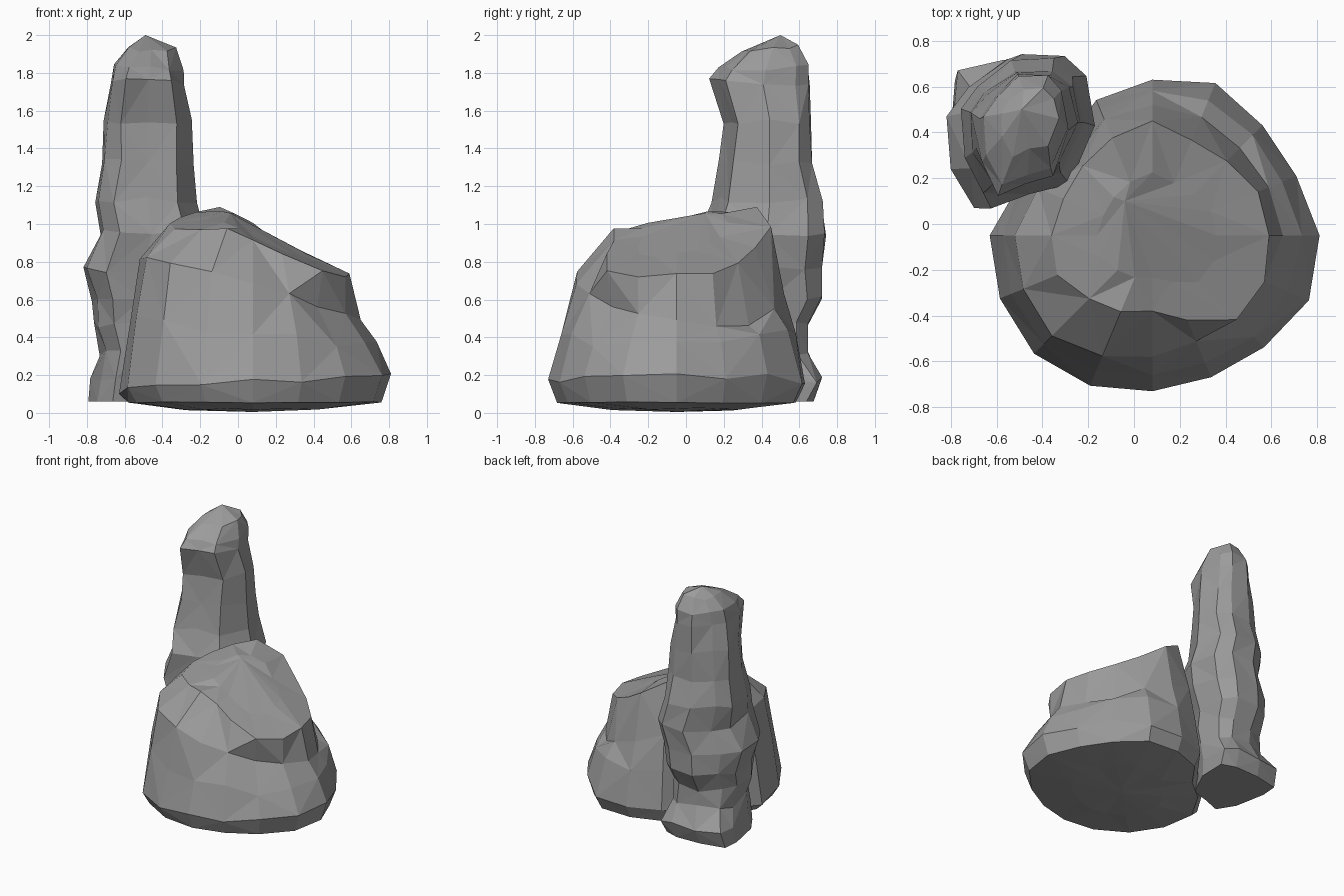
import bpy, bmesh, math, random

if "Cube" in bpy.data.objects:
    bpy.data.objects.remove(bpy.data.objects["Cube"])
random.seed(7)

stone = bpy.data.materials.new("stone_grey")
stone.diffuse_color = (.33, .33, .33, 1)
stone.use_nodes = True
stone.node_tree.nodes["Principled BSDF"].inputs["Base Color"].default_value = stone.diffuse_color


def loft(name, rings, bottom, top):
    """Skin closed rings of points with triangles, closing each end on a tip."""
    bm = bmesh.new()
    loops = [[bm.verts.new(p) for p in ring] for ring in rings]
    n = len(loops[0])
    for k, (a, b) in enumerate(zip(loops, loops[1:])):
        for i in range(n):
            j = (i + 1) % n
            if (i + k) % 2:
                bm.faces.new((a[i], a[j], b[j]))
                bm.faces.new((a[i], b[j], b[i]))
            else:
                bm.faces.new((a[i], a[j], b[i]))
                bm.faces.new((a[j], b[j], b[i]))
    for loop, tip in ((loops[0], bottom), (loops[-1], top)):
        t = bm.verts.new(tip)
        for i in range(n):
            bm.faces.new((loop[i], loop[(i + 1) % n], t))
    bmesh.ops.recalc_face_normals(bm, faces=bm.faces)
    me = bpy.data.meshes.new(name)
    bm.to_mesh(me)
    bm.free()
    me.materials.append(stone)
    ob = bpy.data.objects.new(name, me)
    bpy.context.collection.objects.link(ob)
    return ob


def jit(s):
    return random.uniform(-s, s)


# Boulder: polar outlines, each lying on a tilted height surface
CX, CY = 0.08, -0.05
WIDEST = [.73, .68, .68, .72, .68, .64, .55, .62, .71, .72, .73, .71, .68, .67, .69, .74]
SHOULDER = [.57, .55, .54, .56, .57, .55, .48, .54, .60, .61, .62, .57, .53, .50, .48, .53]
RIM = [.51, .50, .46, .45, .50, .46, .43, .42, .44, .45, .39, .36, .33, .40, .52, .53]


def outline(radii, height, scale=1.0, wobble=0.0):
    pts = []
    for i, r in enumerate(radii):
        a = 2 * math.pi * i / len(radii)
        x = CX + r * scale * math.cos(a)
        y = CY + r * scale * math.sin(a)
        pts.append((x, y, height(x, y) + jit(wobble)))
    return pts


def plateau(x, y):
    return (1.045 + .16 * y - .45 * max(x + .07, 0) + .12 * min(x + .07, 0)
            - .3 * max(y - .35, 0) - .8 * max(x, 0) * max(y, 0))


def shoulder(x, y):
    return .69 - .28 * x - .5 * max(x, 0) * max(y, 0)


middle = [a * .55 + b * .45 + jit(.012) for a, b in zip(WIDEST, SHOULDER)]
middle[14] += .04
boulder = loft("boulder", [
    outline(WIDEST, lambda x, y: .02, .5, .008),
    outline(WIDEST, lambda x, y: .055, .93, .004),
    outline(WIDEST, lambda x, y: .155 + .05 * x, 1, .025),
    outline(middle, lambda x, y: .43 - .08 * x, 1, .04),
    outline(SHOULDER, shoulder, 1, .025),
    outline(RIM, plateau, 1, .008),
    outline(RIM, plateau, .55, .008),
], (CX, CY, .005), (-.04, .1, plateau(-.04, .1) + .01))

# Pillar: height, left/right and front/back limits, squareness of each ring
LEVELS = [
    (.06, -.79, -.28, .12, .67, 1), (.17, -.78, -.27, .11, .72, 1),
    (.32, -.73, -.28, .11, .64, .6), (.46, -.76, -.27, .10, .64, .3),
    (.60, -.77, -.25, .08, .72, .2), (.76, -.815, -.20, .07, .72, 0),
    (.95, -.73, -.17, .07, .735, 0), (1.13, -.76, -.22, .13, .72, 0),
    (1.33, -.72, -.23, .18, .67, 0), (1.54, -.71, -.24, .20, .66, 0),
    (1.75, -.67, -.28, .125, .655, 0), (1.83, -.65, -.29, .17, .645, 0),
    (1.93, -.58, -.33, .30, .59, 0),
]
ROUND = [(0, .62), (.15, .81), (.42, 1), (.75, 1), (.92, .86),
         (1, .54), (.81, .16), (.5, .09), (.2, 0), (.03, .27)]
FOOT = [(0, .7), (.03, .93), (.4, 1), (.8, 1), (1, .95),
        (1, .56), (.8, .18), (.5, .08), (.25, 0), (.1, .25)]


def ring(z, x0, x1, y0, y1, sq):
    pts = []
    for (u, v), (s, t) in zip(ROUND, FOOT):
        u, v = u + (s - u) * sq, v + (t - v) * sq
        pts.append((x0 + (x1 - x0) * u + jit(.007), y0 + (y1 - y0) * v + jit(.007),
                    z + (jit(.02) if z > .1 else 0)))
    return pts


pillar = loft("tall_rock", [ring(*lv) for lv in LEVELS],
              (-.55, .42, .06), (-.49, .50, 2.0))
